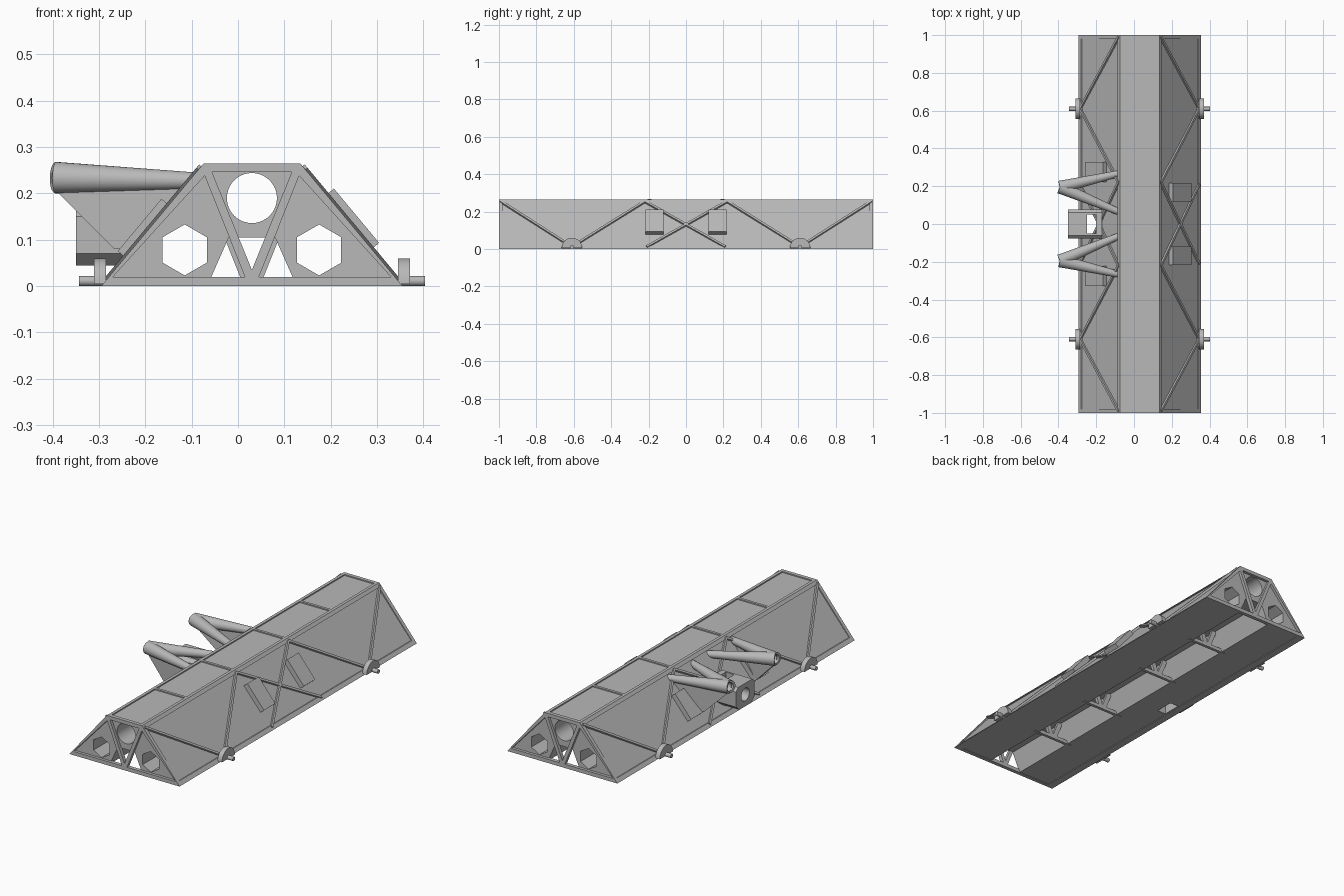
import bpy, bmesh, math
from mathutils import Vector, Matrix

if "Cube" in bpy.data.objects:
    bpy.data.objects.remove(bpy.data.objects["Cube"])

grey = bpy.data.materials.new("hull grey")
grey.diffuse_color = (0.48, 0.48, 0.48, 1)
grey.use_nodes = True
grey.node_tree.nodes["Principled BSDF"].inputs["Base Color"].default_value = (0.48, 0.48, 0.48, 1)

C = 0.03                                   # centre line of the hull
HB, HT, H = 0.325, 0.104, 0.265            # half base, half top, height
SLOPE = (HB - HT) / H
FRAMES = (0.22, 0.61)


def finish(name, bm):
    bmesh.ops.recalc_face_normals(bm, faces=bm.faces)
    me = bpy.data.meshes.new(name)
    bm.to_mesh(me)
    bm.free()
    ob = bpy.data.objects.new(name, me)
    bpy.context.collection.objects.link(ob)
    me.materials.append(grey)
    return ob


def prism(name, pts, a, b, axis="y"):
    """Extrude a 2D outline along an axis: x,z outlines along y; y,z along x."""
    place = {"y": lambda p, t: (p[0], t, p[1]), "x": lambda p, t: (t, p[0], p[1])}[axis]
    bm = bmesh.new()
    face = bm.faces.new([bm.verts.new(place(p, a)) for p in pts])
    new = bmesh.ops.extrude_face_region(bm, geom=[face])["geom"]
    shift = Vector(place((0, 0), b - a))
    bmesh.ops.translate(bm, vec=shift, verts=[v for v in new if isinstance(v, bmesh.types.BMVert)])
    return finish(name, bm)


def box(name, x0, x1, y0, y1, z0, z1):
    return prism(name, [(x0, z0), (x1, z0), (x1, z1), (x0, z1)], y0, y1)


def ngon(cx, cz, r, n, turn=math.pi / 2):
    return [(cx + r * math.cos(turn + i * math.tau / n), cz + r * math.sin(turn + i * math.tau / n))
            for i in range(n)]


def cut(ob, cutters):
    for c in cutters:
        mod = ob.modifiers.new("cut", "BOOLEAN")
        mod.operation, mod.solver, mod.object = "DIFFERENCE", "EXACT", c
        bpy.context.view_layer.objects.active = ob
        bpy.ops.object.modifier_apply(modifier=mod.name)
        bpy.data.objects.remove(c)


def smooth(ob):
    bpy.ops.object.select_all(action="DESELECT")
    ob.select_set(True)
    bpy.context.view_layer.objects.active = ob
    bpy.ops.object.shade_smooth_by_angle(angle=math.radians(35))


def beam(name, p, q, normal, w, h):
    """Square bar from p to q, h thick along the normal."""
    p, q = Vector(p), Vector(q)
    d = (q - p).normalized()
    n = Vector(normal).normalized()
    rot = Matrix((d, n.cross(d), n)).transposed().to_4x4()
    bm = bmesh.new()
    bmesh.ops.create_cube(bm, size=1, matrix=Matrix.Translation((p + q) / 2) @ rot
                          @ Matrix.Diagonal(((q - p).length, w, h, 1)))
    return finish(name, bm)


def side_x(s, z):
    return C + s * (HB - SLOPE * z)


# Hull: trapezoid with an open channel below and three tunnels along its length
skin = 0.007
hull = prism("hull", [(C - HB + skin, 0.003), (C - 0.095, 0.003), (C - 0.05, 0.105),
                      (C + 0.05, 0.105), (C + 0.095, 0.003), (C + HB - skin, 0.003),
                      (C + HT - 0.004, H - 0.006), (C - HT + 0.004, H - 0.006)], -0.985, 0.985)
cut(hull, [prism("round_tunnel", ngon(C, 0.19, 0.054, 40), -1.1, 1.1),
           prism("right_hex_tunnel", ngon(C - 0.145, 0.078, 0.055, 6), -1.1, 1.1),
           prism("left_hex_tunnel", ngon(C + 0.145, 0.078, 0.055, 6), -1.1, 1.1),
           box("notch", -0.25, -0.2, -0.05, 0.05, -0.1, 0.4)])
smooth(hull)


# Truss frames at both ends
def truss(name, y0, y1):
    ob = prism(name, [(C - HB, 0), (C + HB, 0), (C + HT, H), (C - HT, H)], y0, y1)
    holes = [prism("gap", [(C - 0.086, 0.246), (C + 0.086, 0.246), (C, 0.035)], y0 - 0.1, y1 + 0.1)]
    for s in (-1, 1):
        holes.append(prism("gap", [(C + s * 0.3, 0.02), (C + s * 0.102, 0.238), (C + s * 0.015, 0.02)],
                           y0 - 0.1, y1 + 0.1))
    cut(ob, holes)


truss("front_truss", -1, -0.98)
truss("rear_truss", 0.98, 1)

# Inner ribs crossing the channel, and ties across the roof
for y in [s * f for s in (-1, 1) for f in FRAMES]:
    box("roof_tie", C - HT, C + HT, y - 0.007, y + 0.007, 0.25, H)
    box("floor_tie", C - 0.12, C + 0.12, y - 0.008, y + 0.008, 0.001, 0.02)
    for s in (-1, 1):
        beam("channel_strut", (C + s * 0.008, y, 0.01), (C + s * 0.052, y, 0.12), (0, 1, 0), 0.025, 0.016)

for s in (-1, 1):
    side = "left" if s > 0 else "right"
    normal = Vector((s, 0, SLOPE)).normalized()

    # Long edge rails
    prism(side + "_bottom_rail", [(C + s * HB, 0), (side_x(s, 0.018), 0.018),
                                  (C + s * 0.285, 0.018), (C + s * 0.285, 0)], -1, 1)
    prism(side + "_top_rail", [(C + s * HT, H), (C + s * 0.088, H),
                               (C + s * 0.088, 0.25), (side_x(s, 0.25), 0.25)], -1, 1)

    # Diagonal bracing on the sloping sides: (top y, bottom y)
    for m in (-1, 1):
        for top, low in ((0.99, 0.61), (0.22, 0.61), (0.22, -0.21)):
            beam(side + "_brace", (side_x(s, 0.255), m * top, 0.255),
                 (side_x(s, 0.012), m * low, 0.012), normal, 0.012, 0.012)

        # Half round brackets with axle pins
        y = m * 0.61
        a, b = sorted((C + s * (HB - 0.01), C + s * (HB + 0.016)))
        half = [(y + 0.055 * math.cos(math.pi * i / 16), 0.005 + 0.055 * math.sin(math.pi * i / 16))
                for i in range(17)]
        smooth(prism(side + "_bracket", half, a, b, "x"))
        a, b = sorted((C + s * 0.3, C + s * 0.373))
        smooth(prism(side + "_axle_pin", ngon(y, 0.011, 0.011, 16), a, b, "x"))

        # Raised plates on the slopes
        z0, z1, yc, hw = (0.08, 0.197, 0.168, 0.048) if s > 0 else (0.062, 0.175, 0.275, 0.053)
        t = 0.021
        outline = [(side_x(s, z) + normal.x * k, z + normal.z * k)
                   for z, k in ((z0, -0.01), (z1, -0.01), (z1, t), (z0, t))]
        prism(side + "_raised_plate", outline, m * yc - hw, m * yc + hw)


# Hollow tapered tubes meeting in pairs on the right side
def tube(tip, root):
    tip, root = Vector(tip), Vector(root)
    d = tip - root
    bm = bmesh.new()
    mat = Matrix.Translation((tip + root) / 2) @ d.to_track_quat("Z", "Y").to_matrix().to_4x4()
    bmesh.ops.create_cone(bm, cap_ends=True, segments=28, radius1=0.017, radius2=0.034,
                          depth=d.length, matrix=mat)
    bm.normal_update()
    cap = max((f for f in bm.faces if len(f.verts) > 4), key=lambda f: f.normal.dot(d))
    bmesh.ops.inset_region(bm, faces=[cap], thickness=0.011)
    core = bmesh.ops.extrude_discrete_faces(bm, faces=[cap])["faces"][0]
    bmesh.ops.translate(bm, vec=-d.normalized() * 0.06, verts=core.verts)
    smooth(finish("tapered_tube", bm))


for m in (-1, 1):
    tip = (-0.393, m * 0.195, 0.234)
    tube(tip, (-0.075, m * 0.268, 0.227))
    tube(tip, (-0.075, m * 0.062, 0.227))
    # Triangular web under the outer tube
    bm = bmesh.new()
    bm.faces.new([bm.verts.new(v) for v in ((-0.39, m * 0.197, 0.205), (-0.09, m * 0.265, 0.22),
                                            (-0.18, m * 0.243, 0.08), (-0.265, m * 0.222, 0.08))])
    web = finish("tube_web", bm)
    sol = web.modifiers.new("thickness", "SOLIDIFY")
    sol.thickness, sol.offset = 0.012, 0

# Central housing with a round port and an open well behind it
housing = prism("port_housing", [(-0.05, 0.045), (0.05, 0.045), (0.078, 0.07), (0.078, 0.15),
                                 (0.06, 0.168), (-0.06, 0.168), (-0.078, 0.15), (-0.078, 0.07)],
                -0.35, -0.17, "x")
cut(housing, [box("well", -0.25, -0.2, -0.05, 0.05, -0.1, 0.4),
              prism("port", ngon(0, 0.108, 0.034, 32), -0.4, -0.29, "x")])
smooth(housing)
